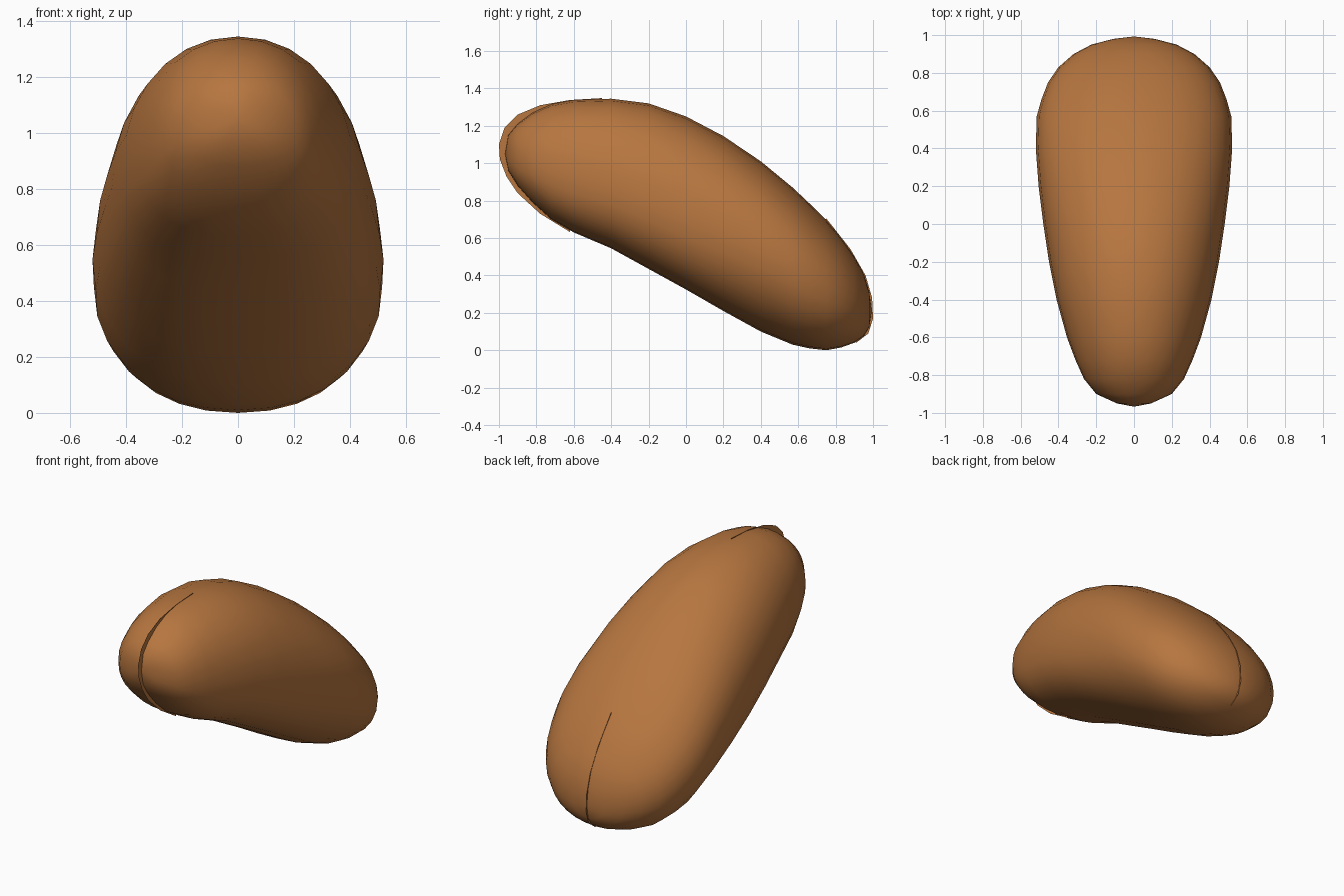
import bpy, bmesh, math

mat = bpy.data.materials.new("warm_brown")
mat.diffuse_color = (0.47, 0.18, 0.05, 1)


def finish(name, bm):
    bmesh.ops.recalc_face_normals(bm, faces=bm.faces)
    mesh = bpy.data.meshes.new(name)
    bm.to_mesh(mesh)
    bm.free()
    mesh.materials.append(mat)
    ob = bpy.data.objects.new(name, mesh)
    bpy.context.collection.objects.link(ob)
    for p in mesh.polygons:
        p.use_smooth = True
    return ob


def curved(v, power):
    return math.copysign(abs(v) ** (2 / power), v)


# Slices through the leaning pod: y, bottom z, top z, half width
SLICES = [
    (-0.95, 0.96, 1.15, 0.09), (-0.90, 0.88, 1.21, 0.20),
    (-0.82, 0.79, 1.27, 0.265), (-0.72, 0.70, 1.315, 0.31),
    (-0.60, 0.63, 1.338, 0.355), (-0.40, 0.545, 1.345, 0.41),
    (-0.20, 0.435, 1.32, 0.45), (0.00, 0.325, 1.25, 0.48),
    (0.20, 0.21, 1.145, 0.505), (0.40, 0.10, 1.01, 0.52),
    (0.57, 0.03, 0.87, 0.515), (0.66, 0.01, 0.785, 0.49),
    (0.75, 0.00, 0.695, 0.455), (0.83, 0.015, 0.60, 0.40),
    (0.90, 0.04, 0.50, 0.32), (0.95, 0.075, 0.41, 0.225),
    (0.98, 0.125, 0.31, 0.11),
]
SIDES = 28

# Pod body: domed top, flatter underside towards the front
bm = bmesh.new()
rings = []
for y, lo, hi, w in SLICES:
    back = min(1, max(0, (y + 0.05) / 0.5))
    mid = lo + (hi - lo) * (0.42 + 0.08 * back)
    under = 2.5 - 0.35 * back
    ring = []
    for i in range(SIDES):
        a = 2 * math.pi * i / SIDES
        s, c = math.sin(a), math.cos(a)
        power, h = (2.08, hi - mid) if c > 0 else (under, mid - lo)
        ring.append(bm.verts.new((w * curved(s, power), y, mid + h * curved(c, power))))
    rings.append(ring)
for r0, r1 in zip(rings, rings[1:]):
    for i in range(SIDES):
        j = (i + 1) % SIDES
        bm.faces.new((r0[i], r0[j], r1[j], r1[i]))
for ring, tip in ((rings[0], (0, -0.967, 1.05)), (rings[-1], (0, 0.993, 0.21))):
    t = bm.verts.new(tip)
    for i in range(SIDES):
        bm.faces.new((ring[i], ring[(i + 1) % SIDES], t))
finish("pod_body", bm)


# Thin seam ridge standing out along the centre line
def ridge(name, outer, inner):
    bm = bmesh.new()
    pairs = [[bm.verts.new((0, y, z)) for y, z in p] for p in zip(outer, inner)]
    for a, b in zip(pairs, pairs[1:]):
        bm.faces.new((a[0], b[0], b[1], a[1]))
    finish(name, bm)


ridge("front_seam_ridge",
      [(-0.45, 1.348), (-0.62, 1.338), (-0.78, 1.31), (-0.90, 1.26), (-0.97, 1.19),
       (-1.0, 1.10), (-0.995, 1.02), (-0.96, 0.93), (-0.90, 0.84), (-0.78, 0.73), (-0.62, 0.632)],
      [(-0.45, 1.335), (-0.62, 1.32), (-0.76, 1.28), (-0.86, 1.22), (-0.93, 1.15),
       (-0.955, 1.09), (-0.955, 1.03), (-0.93, 0.95), (-0.87, 0.865), (-0.76, 0.75), (-0.62, 0.645)])
ridge("back_seam_ridge",
      [(0.75, 0.705), (0.88, 0.54), (0.96, 0.40), (0.995, 0.28), (1.0, 0.17), (0.975, 0.09), (0.91, 0.04)],
      [(0.73, 0.69), (0.86, 0.53), (0.935, 0.40), (0.965, 0.28), (0.97, 0.17), (0.945, 0.10), (0.89, 0.055)])
